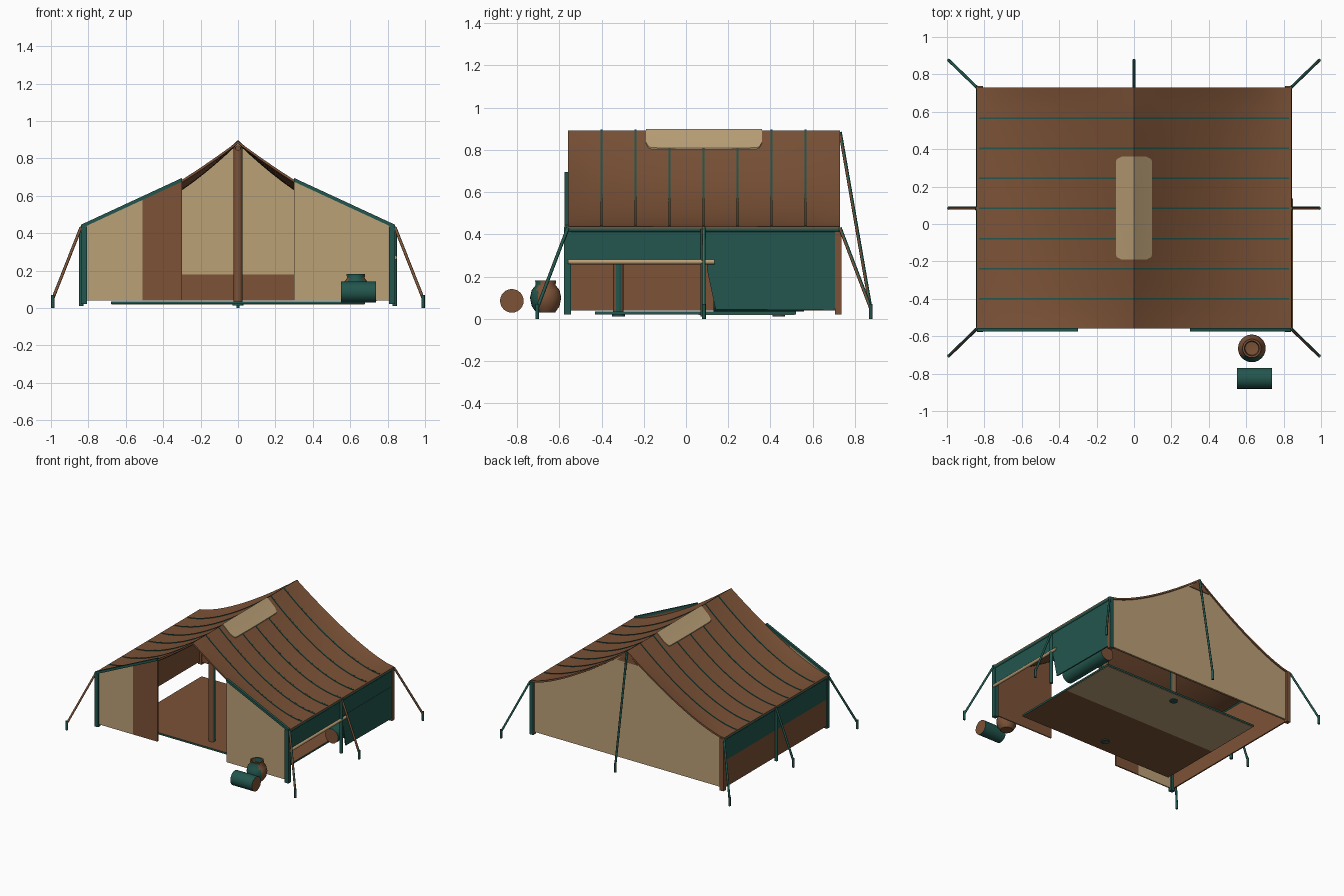
import bpy, bmesh, math
from mathutils import Vector

if "Cube" in bpy.data.objects:
    bpy.data.objects.remove(bpy.data.objects["Cube"])


def material(name, rgb):
    m = bpy.data.materials.new(name)
    m.diffuse_color = (*rgb, 1)
    m.use_nodes = True
    m.node_tree.nodes["Principled BSDF"].inputs["Base Color"].default_value = m.diffuse_color
    return m


BROWN = material("brown canvas", (0.20, 0.085, 0.038))
BEIGE = material("beige canvas", (0.50, 0.355, 0.185))
GREEN = material("dark green", (0.016, 0.092, 0.074))


def finish(name, bm, mats, rule=None, smooth=False):
    bmesh.ops.recalc_face_normals(bm, faces=bm.faces)
    bm.normal_update()
    if rule:
        for f in bm.faces:
            f.material_index = int(rule(f))
    if smooth:
        for f in bm.faces:
            f.smooth = True
        for e in bm.edges:
            if len(e.link_faces) == 2 and e.calc_face_angle(0) > 0.8:
                e.smooth = False
    me = bpy.data.meshes.new(name)
    bm.to_mesh(me)
    bm.free()
    for m in mats:
        me.materials.append(m)
    ob = bpy.data.objects.new(name, me)
    bpy.context.collection.objects.link(ob)
    return ob


def loft(name, rings, mats, rule=None, smooth=False):
    """Join equal closed outlines into a capped solid."""
    bm = bmesh.new()
    vs = [[bm.verts.new(p) for p in r] for r in rings]
    n = len(vs[0])
    caps = [bm.faces.new(vs[0]), bm.faces.new(vs[-1][::-1])]
    for lo, hi in zip(vs, vs[1:]):
        for i in range(n):
            j = (i + 1) % n
            bm.faces.new((lo[i], hi[i], hi[j], lo[j]))
    if n > 4:
        bmesh.ops.triangulate(bm, faces=caps)
    return finish(name, bm, mats, rule, smooth)


def prism(name, pts, axis, a, b, mats, rule=None):
    """Extrude a 2D outline along axis: 'y' uses (x,z), 'x' uses (y,z), 'z' uses (x,y)."""
    put = {'y': lambda p, t: (p[0], t, p[1]),
           'x': lambda p, t: (t, p[0], p[1]),
           'z': lambda p, t: (p[0], p[1], t)}[axis]
    return loft(name, [[put(p, t) for p in pts] for t in (a, b)], mats, rule)


def box(name, x0, x1, y0, y1, z0, z1, mats, rule=None):
    return prism(name, [(x0, y0), (x1, y0), (x1, y1), (x0, y1)], 'z', z0, z1, mats, rule)


def rod(name, a, b, r, mats, rule=None, seg=12):
    a, b = Vector(a), Vector(b)
    d = b - a
    rot = d.to_track_quat('Z', 'Y').to_matrix().to_4x4()
    rot.translation = (a + b) / 2
    bm = bmesh.new()
    bmesh.ops.create_cone(bm, cap_ends=True, segments=seg, radius1=r, radius2=r,
                          depth=d.length, matrix=rot)
    return finish(name, bm, mats, rule, True)


def roof_z(x, y):
    """Canvas height: slopes hang between ridge and eaves, deeper midway along the tent."""
    u = min(1, max(0, (y + 0.56) / 1.29))
    return 0.437 + 0.455 * max(0, 1 - abs(x) / 0.84) ** (1.37 + 0.42 * math.sin(math.pi * u) ** 0.7)


def roof_band(name, half, y0, y1, lift, thick, mat, n=24, ny=1, corner=0.0):
    rings = []
    for k in range(ny + 1):
        y = y0 + (y1 - y0) * k / ny
        d = max(0, corner - min(y - y0, y1 - y))    # rounded corners
        w = half - corner + math.sqrt(max(0, corner ** 2 - d ** 2)) if corner else half
        top = [(w * i / n, y, roof_z(w * i / n, y) + lift) for i in range(-n, n + 1)]
        rings.append(top + [(x, yy, z - thick) for x, yy, z in reversed(top)])
    return loft(name, rings, [mat], None, True)


# roof canvas, green seams and ridge patch
roof_band("roof", 0.842, -0.56, 0.73, 0, 0.014, BROWN, 24, 24)
for k in range(7):
    y = -0.40 + 0.161 * k
    roof_band("roof_seam", 0.83, y - 0.004, y + 0.004, 0.004, 0.008, GREEN)
roof_band("ridge_patch", 0.097, -0.19, 0.36, 0.006, 0.009, BEIGE, 8, 44, 0.03)

# back gable wall, its inner hem and the brown peak reinforcement
xs = [0.83 * i / 16 for i in range(-16, 17)]
prism("back_wall", [(x, roof_z(x, 0.73) - 0.008) for x in xs] + [(0.83, 0.04), (-0.83, 0.04)],
      'y', 0.712, 0.722, [BEIGE])
box("back_wall_hem", -0.82, 0.82, 0.706, 0.711, 0.04, 0.18, [BROWN])
prism("back_peak", [(-0.09, 0.80), (0.09, 0.80), (0.05, 0.835), (0, 0.885), (-0.05, 0.835)],
      'y', 0.721, 0.728, [BROWN])


def panel(name, s, x0, x1, mats, rule=None):
    top = [0.69 - (x - 0.3) * 0.25 / 0.54 for x in (x0, x1)]
    prism(name, [(s * x0, 0.04), (s * x1, 0.04), (s * x1, top[1]), (s * x0, top[0])],
          'y', -0.568, -0.558, mats, rule)


# front panels (brown lining on the right one) and the door flap
panel("front_panel_left", -1, 0.51, 0.83, [BEIGE])
panel("door_flap", -1, 0.30, 0.51, [BROWN])
panel("front_panel_right", 1, 0.30, 0.83, [BEIGE, BROWN], lambda f: f.normal.y > 0.5)

for s in (-1, 1):
    # bar along each sloping panel top
    prism("front_bar", [(s * 0.3, 0.695), (s * 0.84, 0.445), (s * 0.84, 0.425), (s * 0.3, 0.675)],
          'y', -0.576, -0.556, [GREEN])
    # corner posts, side post and eave beam
    box("front_post", s * 0.808, s * 0.84, -0.577, -0.545, 0.02, 0.435, [GREEN])
    box("back_post", s * 0.808, s * 0.84, 0.705, 0.737, 0.02, 0.43, [BROWN, GREEN],
        lambda f: s > 0 and f.normal.y > 0.5)
    rod("side_post", (s * 0.838, 0.08, 0.01), (s * 0.838, 0.08, 0.425), 0.012, [GREEN])
    rod("eave_beam", (s * 0.833, -0.56, 0.422), (s * 0.833, 0.73, 0.422), 0.011, [GREEN])

# left wall: green above with brown lining, brown below
box("left_wall_upper", -0.836, -0.826, -0.55, 0.72, 0.25, 0.425, [GREEN, BROWN],
    lambda f: f.normal.x > 0.5)
box("left_wall_lower", -0.836, -0.826, -0.55, 0.72, 0.04, 0.25, [BROWN])

# right wall: valance, rear curtain with a drawn edge, pole along the open side
box("right_valance", 0.826, 0.836, -0.55, 0.72, 0.28, 0.425, [GREEN])
prism("right_curtain", [(0.10, 0.29), (0.10, 0.23), (0.115, 0.16), (0.135, 0.09), (0.14, 0.045),
                        (0.70, 0.04), (0.71, 0.06), (0.71, 0.29)], 'x', 0.828, 0.838, [GREEN])
rod("curtain_rod", (0.838, -0.56, 0.27), (0.838, 0.135, 0.27), 0.012, [BEIGE])

# floor cloth with green rim; the underside is beige towards the back
box("floor", -0.68, 0.68, -0.43, 0.52, 0.021, 0.035, [BROWN, GREEN],
    lambda f: abs(f.normal.z) < 0.5)
box("floor_underlay", -0.675, 0.675, 0.06, 0.515, 0.018, 0.022, [BEIGE])

# tent poles, bases and ridge pole
for y in (-0.32, 0.44):
    rod("tent_pole", (0, y, 0.012), (0, y, 0.86), 0.025, [BROWN, GREEN],
        lambda f: abs(f.normal.x) > 0.8)
    rod("pole_base", (0, y, 0.012), (0, y, 0.02), 0.03, [GREEN])
rod("ridge_pole", (0, -0.36, 0.855), (0, 0.54, 0.855), 0.014, [BROWN])

# guy ropes (brown towards the front) and stakes
guys = [((0, 0.73, 0.885), (0, 0.875))]
for s in (-1, 1):
    guys += [((s * 0.84, -0.56, 0.43), (s * 0.99, -0.705)),
             ((s * 0.84, 0.085, 0.43), (s * 0.99, 0.085)),
             ((s * 0.84, 0.73, 0.43), (s * 0.99, 0.875))]
for a, (x, y) in guys:
    rod("guy_rope", a, (x, y, 0.05), 0.008, [GREEN, BROWN], lambda f: f.normal.y < -0.35, 8)
    rod("stake", (x, y, 0), (x, y, 0.07), 0.009, [GREEN], None, 8)

# bedrolls: one outside the front, one inside
rod("front_bedroll", (0.55, -0.825, 0.085), (0.737, -0.825, 0.085), 0.056, [GREEN, BROWN],
    lambda f: abs(f.normal.x) > 0.8, 24)
rod("inner_bedroll", (0.72, 0.13, 0.09), (0.72, 0.56, 0.09), 0.056, [GREEN, BROWN],
    lambda f: abs(f.normal.y) > 0.8, 24)

# clay jar, lathed, with a green front
bm = bmesh.new()
prof = [(0, 0.03), (0.045, 0.03), (0.066, 0.06), (0.074, 0.10), (0.066, 0.135), (0.047, 0.16),
        (0.05, 0.182), (0.04, 0.182), (0.036, 0.15), (0, 0.145)]
vs = [bm.verts.new((0.63 + r, -0.665, z)) for r, z in prof]
es = [bm.edges.new(vs[i:i + 2]) for i in range(len(vs) - 1)]
bmesh.ops.spin(bm, geom=vs + es, cent=(0.63, -0.665, 0), axis=(0, 0, 1),
               angle=2 * math.pi, steps=24)
bmesh.ops.remove_doubles(bm, verts=bm.verts, dist=0.0005)
finish("jar", bm, [BROWN, GREEN], lambda f: f.normal.y < -0.5, True)
